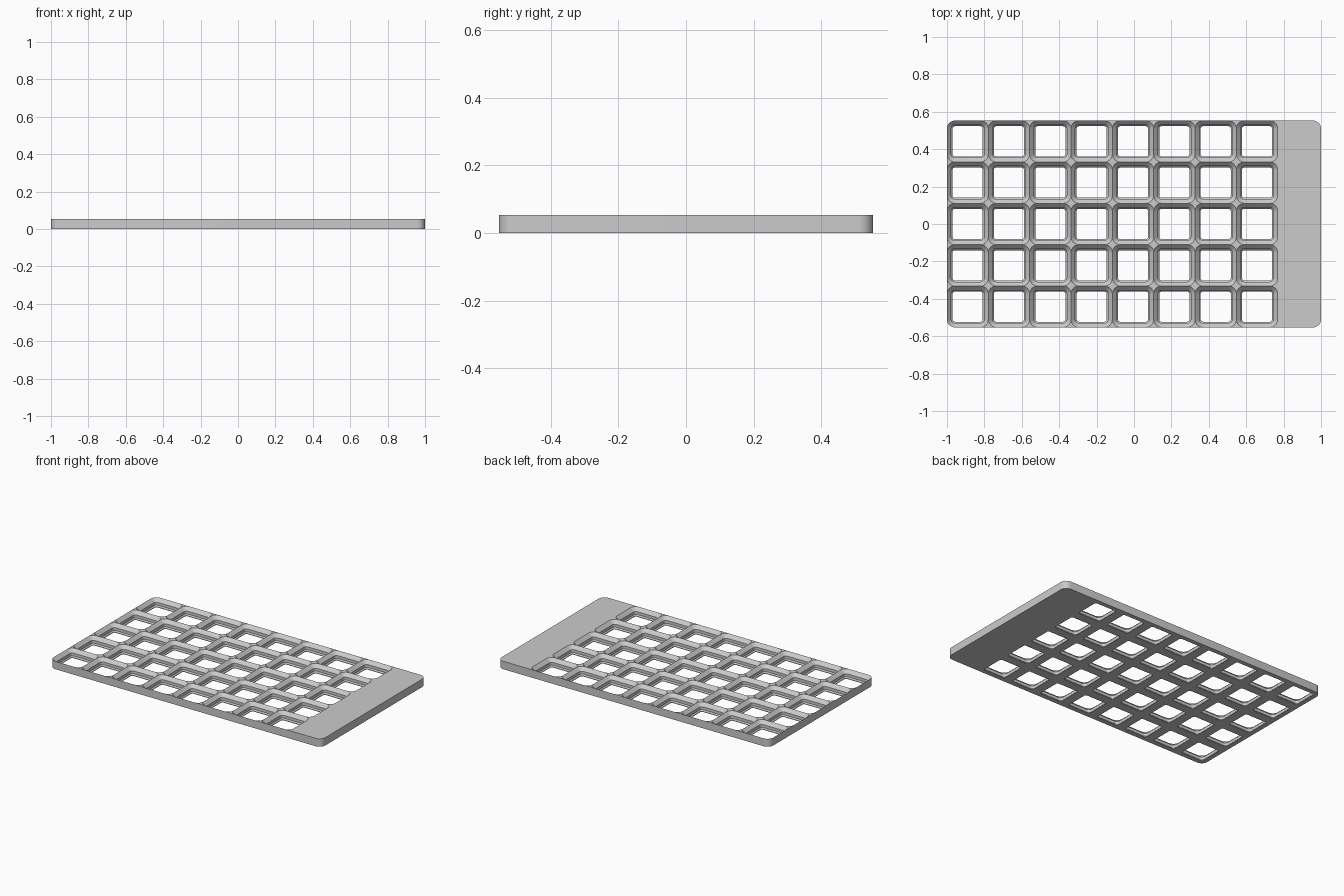
import bpy, bmesh, math
from mathutils import Vector

cube = bpy.data.objects.get("Cube")
if cube:
    bpy.data.objects.remove(cube)

MM = 2 / 190                 # plate is 190 units long
PITCH, COLS, ROWS = 21 * MM, 8, 5
DEPTH = PITCH * ROWS
HEIGHT, RADIUS, STEPS = 5 * MM, 4 * MM, 8

# Pocket section from the rim down to the underside: (inset, height)
SECTION = [(0, 5), (2.15, 2.85), (2.15, 1.05), (2.85, 0.35), (2.85, 0)]


def rounded(x0, y0, x1, y1, radii):
    """Counter-clockwise outline; radii start at the upper right corner."""
    corners = [(x1, y1, -1, -1), (x0, y1, 1, -1), (x0, y0, 1, 1), (x1, y0, -1, 1)]
    points = []
    for i, ((x, y, sx, sy), r) in enumerate(zip(corners, radii)):
        for k in range(STEPS + 1):
            a = math.pi / 2 * (i + k / STEPS)
            points.append((x + sx * r + r * math.cos(a), y + sy * r + r * math.sin(a)))
    return points


def ring(bm, points, z):
    return [bm.verts.new((x, y, z)) for x, y in points]


def bridge(bm, a, b):
    n = len(a)
    for i in range(n):
        j = (i + 1) % n
        bm.faces.new((a[i], a[j], b[j], b[i]))


def make_object(name, bm, material):
    bmesh.ops.remove_doubles(bm, verts=bm.verts, dist=1e-5)
    bmesh.ops.dissolve_degenerate(bm, edges=bm.edges, dist=1e-5)
    mesh = bpy.data.meshes.new(name)
    bm.to_mesh(mesh)
    bm.free()
    mesh.materials.append(material)
    obj = bpy.data.objects.new(name, mesh)
    bpy.context.collection.objects.link(obj)
    bpy.ops.object.select_all(action='DESELECT')
    obj.select_set(True)
    bpy.context.view_layer.objects.active = obj
    bpy.ops.object.shade_smooth_by_angle(angle=math.radians(30))
    return obj


grey = bpy.data.materials.new("plain grey")
grey.use_nodes = True
colour = (0.6, 0.6, 0.6, 1)
grey.diffuse_color = colour
grey.node_tree.nodes["Principled BSDF"].inputs["Base Color"].default_value = colour

# Grid of stepped, open-bottomed pockets
bm = bmesh.new()
for c in range(COLS):
    for r in range(ROWS):
        x, y = -1 + c * PITCH, -DEPTH / 2 + r * PITCH
        # Only the plate's own corners are rounded on the cell boundary
        upper = RADIUS if c == 0 and r == ROWS - 1 else 0
        lower = RADIUS if c == 0 and r == 0 else 0
        cell = rounded(x, y, x + PITCH, y + PITCH, (0, upper, lower, 0))
        rings = [ring(bm, cell, HEIGHT)]
        for inset, z in SECTION:
            d = inset * MM
            rings.append(ring(bm, rounded(x + d, y + d, x + PITCH - d, y + PITCH - d,
                                          [RADIUS - d] * 4), z * MM))
        rings.append(ring(bm, cell, 0))
        for a, b in zip(rings, rings[1:]):
            bridge(bm, a, b)
make_object("pocket_grid", bm, grey)

# Solid margin at the left end, and the wall around the whole plate
bm = bmesh.new()
margin = rounded(-1 + COLS * PITCH, -DEPTH / 2, 1, DEPTH / 2, (RADIUS, 0, 0, RADIUS))
margin = [p for i, p in enumerate(margin) if (Vector(p) - Vector(margin[i - 1])).length > 1e-5]
bm.faces.new(ring(bm, margin, HEIGHT))
bm.faces.new(ring(bm, margin, 0)[::-1])
outline = rounded(-1, -DEPTH / 2, 1, DEPTH / 2, [RADIUS] * 4)
bridge(bm, ring(bm, outline, 0), ring(bm, outline, HEIGHT))
make_object("margin_and_outer_wall", bm, grey)
